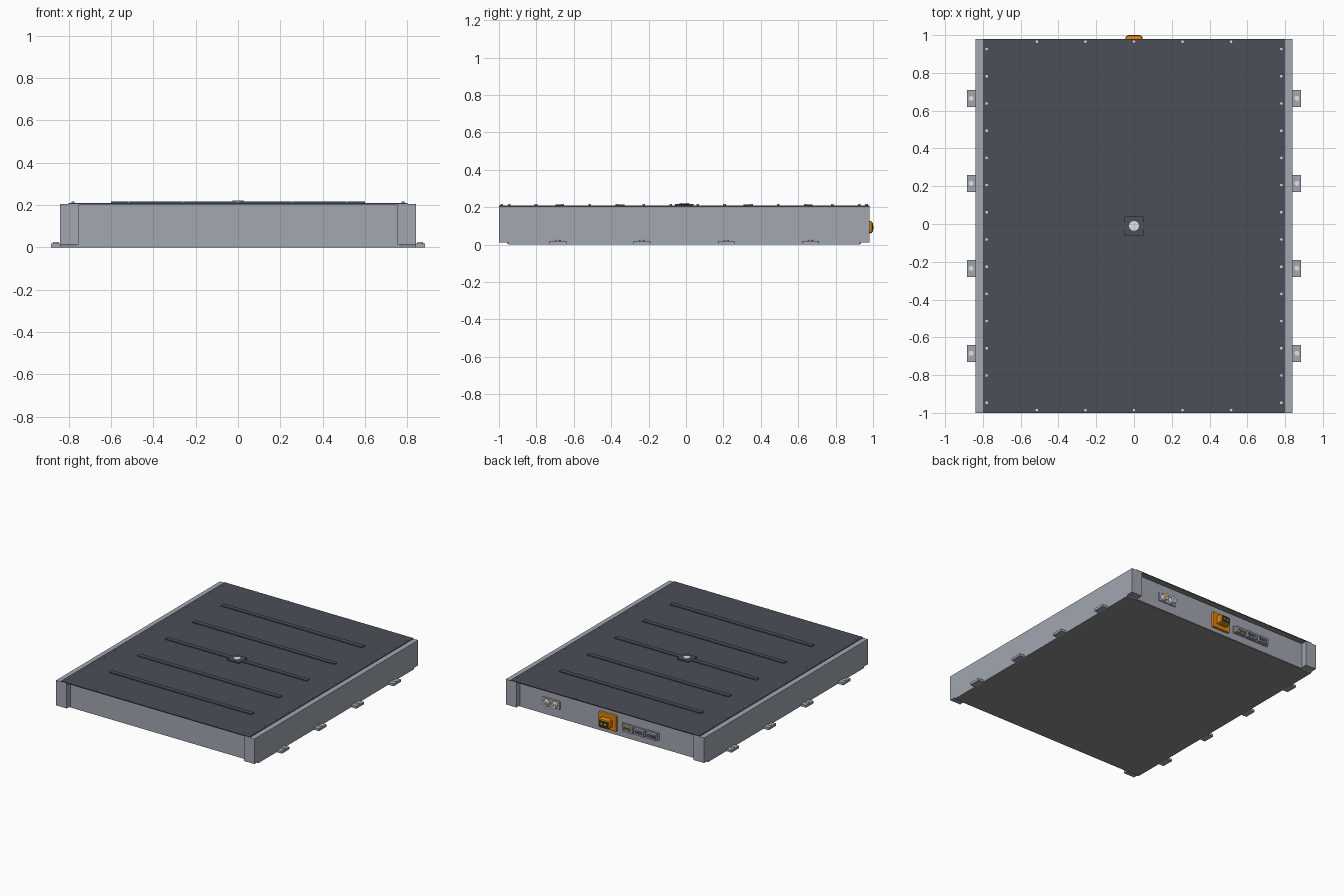
import bpy
from math import pi

cube = bpy.data.objects.get("Cube")
if cube:
    bpy.data.objects.remove(cube, do_unlink=True)


def material(name, rgb):
    m = bpy.data.materials.new(name)
    m.use_nodes = True
    m.diffuse_color = (*rgb, 1)
    m.node_tree.nodes["Principled BSDF"].inputs["Base Color"].default_value = (*rgb, 1)
    return m


ALUMINIUM = material("aluminium", (0.36, 0.385, 0.435))
LID = material("dark lid", (0.068, 0.077, 0.095))
BASE = material("base grey", (0.27, 0.27, 0.28))
STEEL = material("bright steel", (0.75, 0.76, 0.78))
ORANGE = material("orange", (0.75, 0.24, 0.005))
BLACK = material("black plastic", (0.025, 0.025, 0.028))

MID = -0.01          # body centre along y
BACK = 0.935         # outer face of the recessed back panel


def finish(name, mat, bevel=0):
    ob = bpy.context.object
    ob.name = name
    ob.data.materials.append(mat)
    if bevel:
        mod = ob.modifiers.new("Bevel", "BEVEL")
        mod.width, mod.segments = bevel, 2
    return ob


def box(name, mat, x, y, z, bevel=0):
    """Box from (min, max) pairs."""
    bpy.ops.mesh.primitive_cube_add(size=1, location=[sum(p) / 2 for p in (x, y, z)])
    bpy.context.object.scale = [p[1] - p[0] for p in (x, y, z)]
    bpy.ops.object.transform_apply(location=False, rotation=False)
    return finish(name, mat, bevel)


def cylinder(name, mat, loc, r, depth, sides=16, along_y=False):
    bpy.ops.mesh.primitive_cylinder_add(vertices=sides, radius=r, depth=depth, location=loc,
                                        rotation=(pi / 2 if along_y else 0, 0, 0))
    bpy.ops.object.shade_smooth_by_angle()
    return finish(name, mat)


def around(c, w):
    return (c - w / 2, c + w / 2)


# Tray: floor, side rails, recessed end panels and corner posts
box("base_plate", BASE, (-0.838, 0.838), around(MID, 1.88), (0, 0.012))
for s, side in ((-1, "right"), (1, "left")):
    box(f"side_rail_{side}", ALUMINIUM, around(s * 0.80, 0.08), around(MID, 1.88), (0.001, 0.204))
    for e, end in ((-1, "front"), (1, "back")):
        box(f"corner_post_{end}_{side}", ALUMINIUM,
            around(s * 0.795, 0.09), around(MID + e * 0.95, 0.08), (0.012, 0.204))
    # Mounting tabs with bolts
    for i in range(4):
        y = MID + (i - 1.5) * 0.45
        box(f"mount_tab_{side}_{i}", ALUMINIUM, around(s * 0.858, 0.05), around(y, 0.09), (0, 0.018))
        cylinder(f"mount_bolt_{side}_{i}", STEEL, (s * 0.862, y, 0.02), 0.013, 0.008)
for e, end in ((-1, "front"), (1, "back")):
    box(f"end_panel_{end}", ALUMINIUM, (-0.76, 0.76), around(MID + e * 0.925, 0.04), (0.003, 0.204))

# Lid on a pale sealing flange, with stiffening ribs
box("lid_flange", BASE, (-0.79, 0.79), around(MID, 1.978), (0.202, 0.205))
box("lid", LID, (-0.80, 0.80), around(MID, 1.98), (0.2035, 0.209))
for i in range(5):
    box(f"lid_rib_{i}", LID, (-0.6, 0.6), around(MID + (i - 2) * 0.335, 0.035), (0.208, 0.2155))

# Central vent
box("vent_plate", LID, around(0, 0.1), around(MID, 0.1), (0.208, 0.217))
cylinder("vent_cap", STEEL, (0, MID, 0.2185), 0.026, 0.007, 24)

# Lid screws
for s in (-1, 1):
    for i in range(14):
        cylinder("lid_screw_side", STEEL, (s * 0.78, MID + (i - 6.5) * 0.144, 0.212), 0.007, 0.009, 8)
    for i in range(5):
        cylinder("lid_screw_end", STEEL, ((i - 2) * 0.257, MID + s * 0.975, 0.212), 0.007, 0.009, 8)

# High voltage connector
HV_Z = 0.093
box("power_flange", ORANGE, around(0, 0.15), (BACK - 0.01, BACK + 0.018), around(HV_Z, 0.12), 0.006)
box("power_housing", ORANGE, around(0, 0.09), (BACK + 0.01, 0.998), around(HV_Z, 0.066), 0.012)
box("power_socket", BLACK, around(0, 0.066), (0.99, 1.0), around(HV_Z, 0.044))
for s in (-1, 1):
    cylinder("power_pin", ORANGE, (s * 0.016, 0.997, HV_Z), 0.009, 0.009, 12, True)

# Coolant ports, warm and plain
box("coolant_plate", ALUMINIUM, around(0.485, 0.15), (BACK - 0.01, BACK + 0.008), around(0.1, 0.065), 0.004)
for x, mat in ((0.52, ORANGE), (0.45, ALUMINIUM)):
    cylinder("coolant_port", STEEL, (x, BACK + 0.018, 0.1), 0.024, 0.036, 20, True)
    cylinder("coolant_bore", mat, (x, BACK + 0.034, 0.1), 0.014, 0.006, 16, True)

# Signal connectors
box("signal_plate", ALUMINIUM, around(-0.275, 0.31), (BACK - 0.01, BACK + 0.008), around(0.085, 0.056))
for i in range(3):
    x = -0.175 - i * 0.1
    box(f"signal_shell_{i}", ALUMINIUM, around(x, 0.085), (BACK, BACK + 0.03), around(0.085, 0.046))
    box(f"signal_socket_{i}", LID, around(x, 0.064), (BACK + 0.02, BACK + 0.032), around(0.085, 0.024))
box("signal_key", ORANGE, around(-0.175, 0.045), (BACK + 0.02, BACK + 0.035), around(0.082, 0.01))
